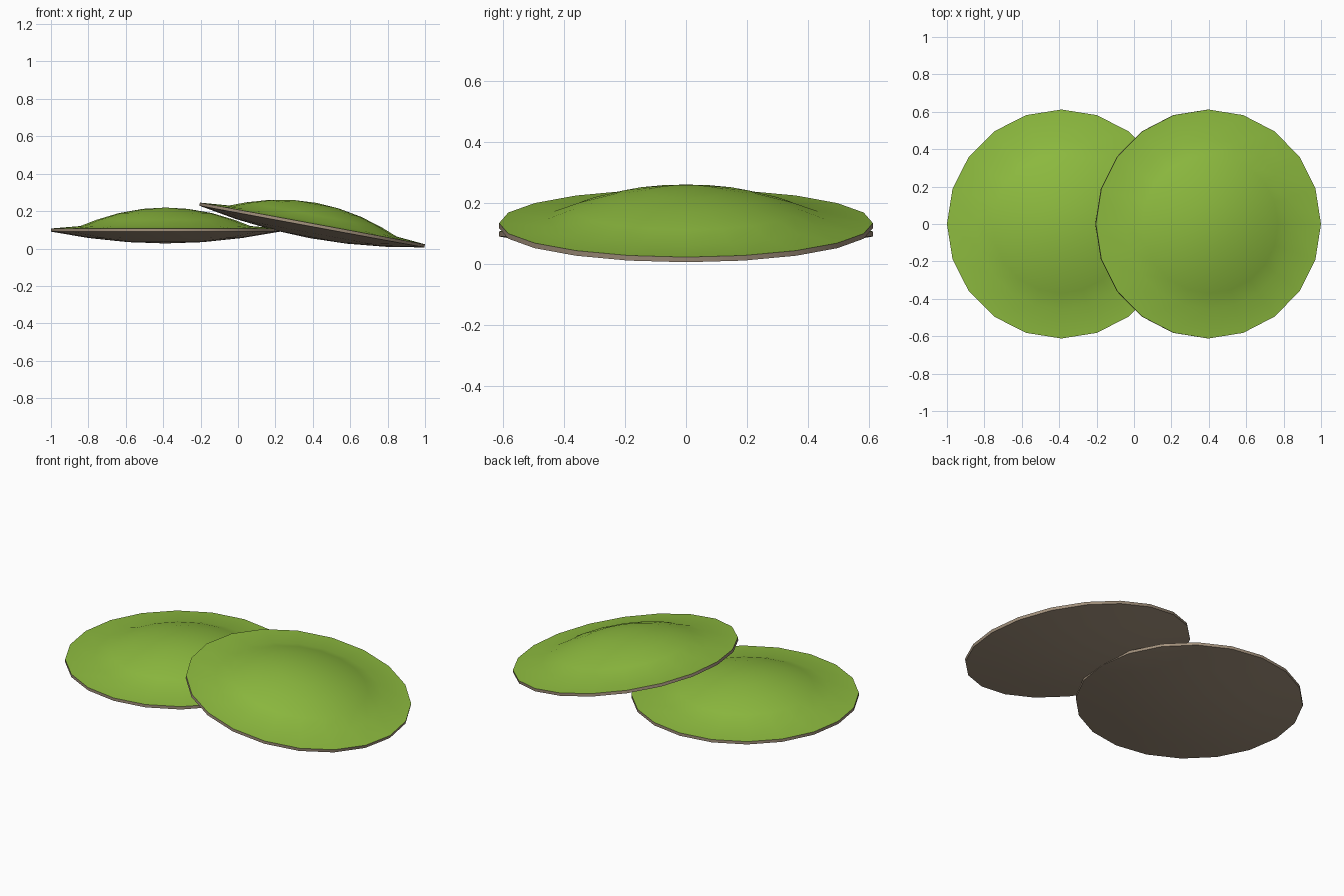
import bpy, bmesh, math

if "Cube" in bpy.data.objects:
    bpy.data.objects.remove(bpy.data.objects["Cube"])

SIDES = 20
R = 0.612


def material(name, rgb):
    m = bpy.data.materials.new(name)
    m.diffuse_color = (*rgb, 1)
    m.use_nodes = True
    m.node_tree.nodes["Principled BSDF"].inputs["Base Color"].default_value = m.diffuse_color
    return m


green = material("leaf_green", (0.27, 0.50, 0.05))
brown = material("underside_brown", (0.36, 0.28, 0.20))

# Half profile (radius, height), height 0 = upper rim edge
UNDERSIDE = [(0, -0.080), (0.20, -0.073), (0.41, -0.051), (R, -0.017)]
TOP = [(R, 0), (0.455, 0.013), (0.37, 0.046), (0.25, 0.082), (0.12, 0.105), (0, 0.112)]


def pad(name, location, tilt):
    bm = bmesh.new()
    profile = UNDERSIDE + TOP
    rings = []
    for r, z in profile:
        n = SIDES if r else 1
        rings.append([bm.verts.new((r * math.cos(2 * math.pi * i / SIDES),
                                    r * math.sin(2 * math.pi * i / SIDES), z))
                      for i in range(n)])
    for k, (a, b) in enumerate(zip(rings, rings[1:])):
        for i in range(SIDES):
            j = (i + 1) % SIDES
            if len(a) == 1:
                f = bm.faces.new((a[0], b[j], b[i]))
            elif len(b) == 1:
                f = bm.faces.new((a[i], a[j], b[0]))
            else:
                f = bm.faces.new((a[i], a[j], b[j], b[i]))
            # rim and underside brown, domed top green
            f.material_index = 0 if k >= len(UNDERSIDE) else 1
    bmesh.ops.recalc_face_normals(bm, faces=bm.faces)
    me = bpy.data.meshes.new(name)
    bm.to_mesh(me)
    bm.free()
    me.materials.append(green)
    me.materials.append(brown)
    ob = bpy.data.objects.new(name, me)
    bpy.context.collection.objects.link(ob)
    ob.location = location
    ob.rotation_euler.y = tilt
    bpy.ops.object.select_all(action='DESELECT')
    ob.select_set(True)
    bpy.context.view_layer.objects.active = ob
    bpy.ops.object.shade_smooth_by_angle(angle=math.radians(40))


# Flat left pad, and right pad leaning on it
pad("flat_pad", (-0.388, 0, 0.107), 0)
pad("leaning_pad", (0.398, 0, 0.134), math.radians(10.5))
